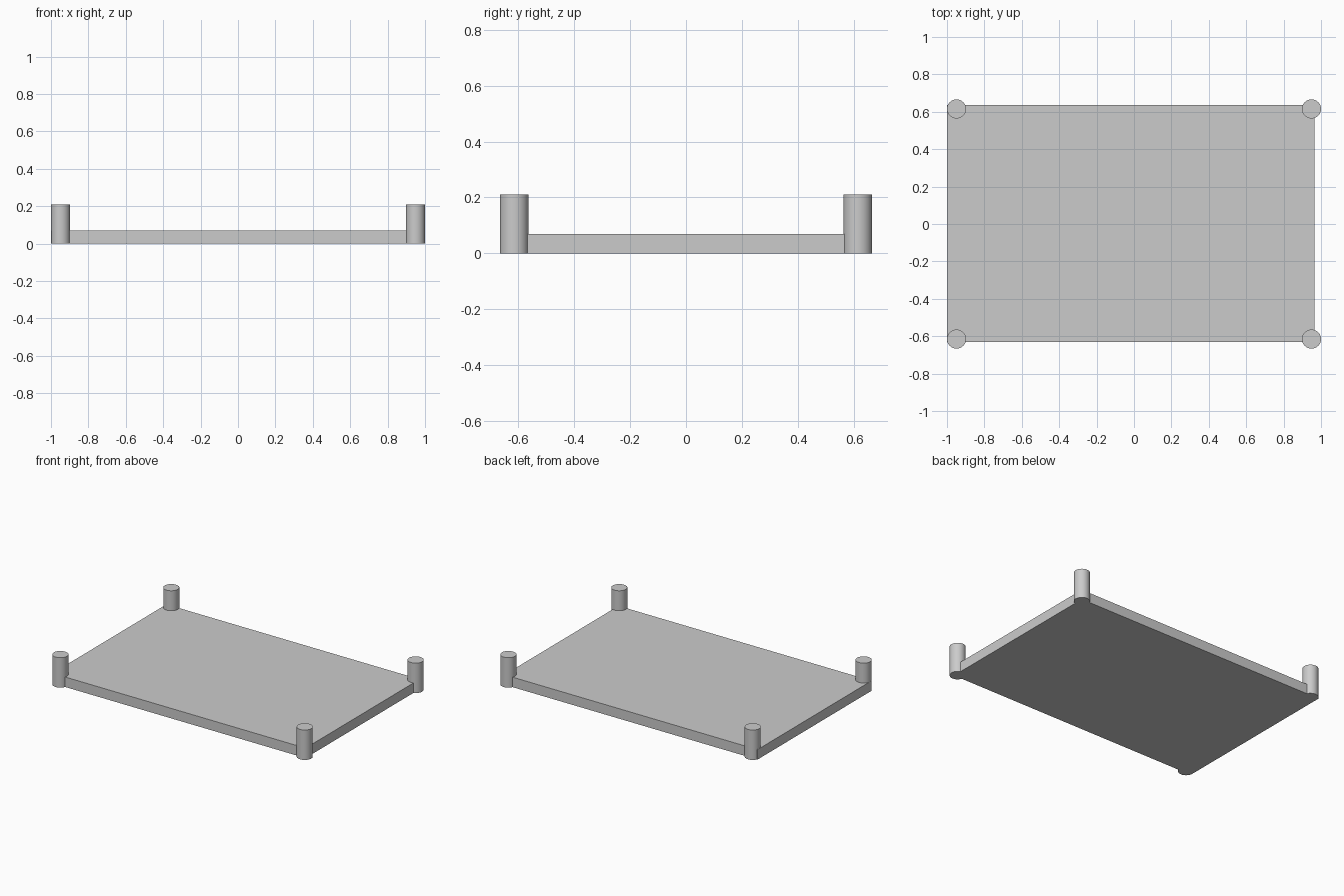
import bpy

cube = bpy.data.objects.get("Cube")
if cube:
    bpy.data.objects.remove(cube, do_unlink=True)

grey = bpy.data.materials.new("light grey")
grey.use_nodes = True
grey.diffuse_color = (0.6, 0.6, 0.6, 1)
grey.node_tree.nodes["Principled BSDF"].inputs["Base Color"].default_value = grey.diffuse_color

POST_RADIUS, POST_HEIGHT = 0.051, 0.21
POST_X, POST_Y = 0.949, 0.615
SLAB_HEIGHT = 0.07


def finish(name):
    obj = bpy.context.object
    obj.name = obj.data.name = name
    obj.data.materials.append(grey)
    return obj


# Flat tray base, flush with the outside of the right posts
left, right, front, back = 0.966, -1.0, -0.631, 0.635
bpy.ops.mesh.primitive_cube_add(
    size=1, location=((left + right) / 2, (front + back) / 2, SLAB_HEIGHT / 2))
base = finish("base_slab")
base.scale = (left - right, back - front, SLAB_HEIGHT)
bpy.ops.object.transform_apply(location=False, rotation=False, scale=True)

# Round corner posts
for side, sx in (("left", 1), ("right", -1)):
    for end, sy in (("front", -1), ("back", 1)):
        bpy.ops.mesh.primitive_cylinder_add(
            vertices=48, radius=POST_RADIUS, depth=POST_HEIGHT,
            location=(sx * POST_X, sy * POST_Y, POST_HEIGHT / 2))
        finish(f"{end}_{side}_post")
        bpy.ops.object.shade_smooth_by_angle()
